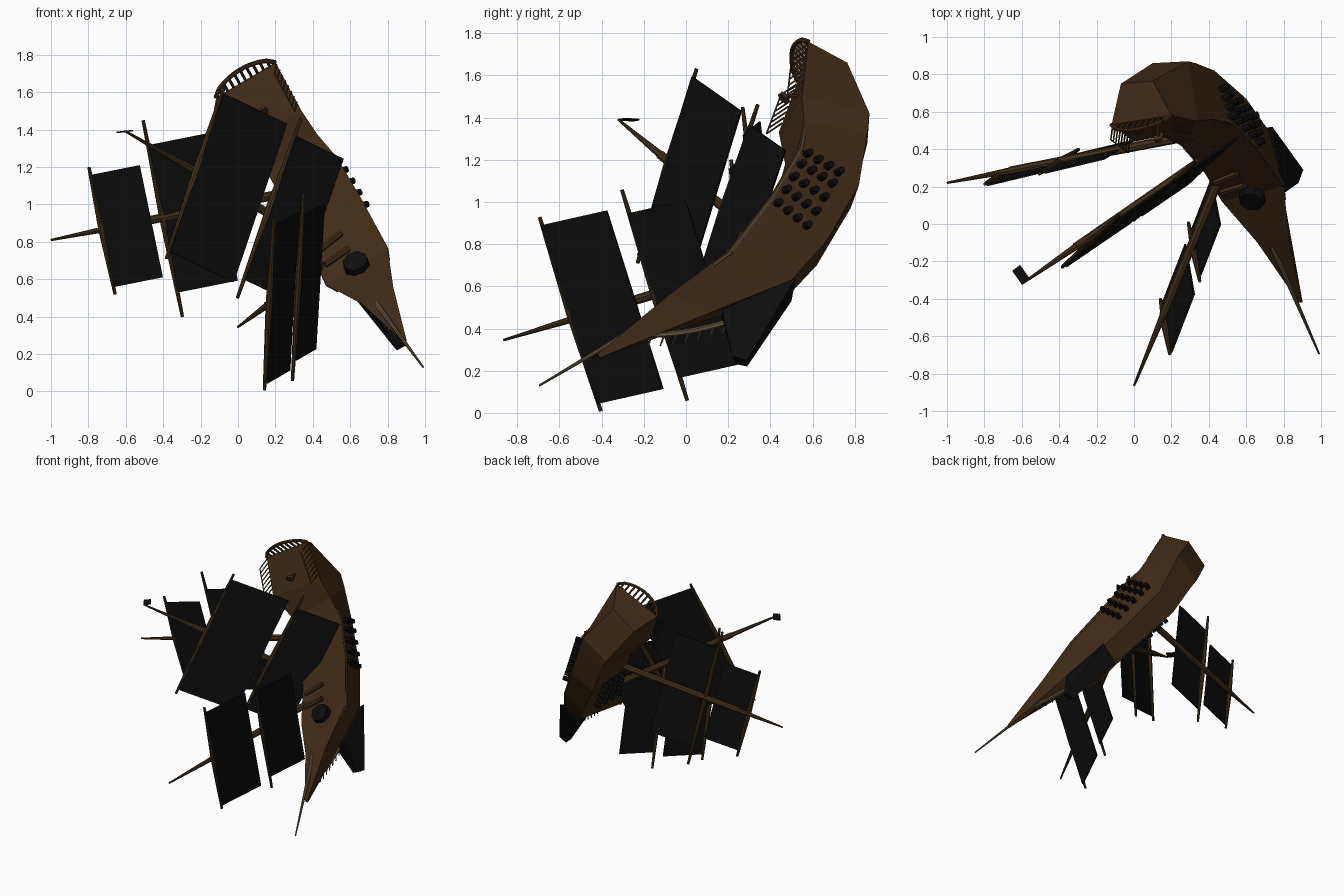
import bpy, bmesh, math
from mathutils import Vector as V, Matrix

if "Cube" in bpy.data.objects:
    bpy.data.objects.remove(bpy.data.objects["Cube"])


def material(name, rgb):
    m = bpy.data.materials.new(name)
    m.diffuse_color = (*rgb, 1)
    m.use_nodes = True
    m.node_tree.nodes["Principled BSDF"].inputs["Base Color"].default_value = m.diffuse_color
    return m


HULL = material("hull_brown", (0.050, 0.024, 0.008))
SPAR = material("spar_brown", (0.052, 0.028, 0.011))
BLACK = material("black", (0.004, 0.004, 0.004))
TAN = material("pale_wood", (0.13, 0.092, 0.048))


def finish(name, bm, mat):
    bmesh.ops.recalc_face_normals(bm, faces=bm.faces)
    me = bpy.data.meshes.new(name)
    bm.to_mesh(me)
    bm.free()
    me.materials.append(mat)
    ob = bpy.data.objects.new(name, me)
    bpy.context.collection.objects.link(ob)
    return ob


def add_bar(bm, p, q, r1, r2, sides=8):
    p, q = V(p), V(q)
    rot = (q - p).to_track_quat('Z', 'Y').to_matrix().to_4x4()
    bmesh.ops.create_cone(bm, cap_ends=True, segments=sides, radius1=r1, radius2=r2,
                          depth=(q - p).length,
                          matrix=Matrix.Translation((p + q) / 2) @ rot)


def bars(name, items, mat, sides=8):
    bm = bmesh.new()
    for it in items:
        add_bar(bm, *it, sides=sides)
    return finish(name, bm, mat)


def loft(name, rings, mat):
    bm = bmesh.new()
    vs = [[bm.verts.new(p) for p in r] for r in rings]
    n = len(rings[0])
    for a, b in zip(vs, vs[1:]):
        for i in range(n):
            j = (i + 1) % n
            bm.faces.new((a[i], a[j], b[j], b[i]))
    bm.faces.new(vs[0])
    bm.faces.new(vs[-1])
    return finish(name, bm, mat)


def slab(name, corner, a, b, n, mat):
    ring = [corner, corner + a, corner + a + b, corner + b]
    return loft(name, [[p - n for p in ring], [p + n for p in ring]], mat)


# Hull: each station is right gunwale, right bilge, left bilge, left gunwale
stations = [
    [(.20, .58, 1.76), (.10, .765, 1.66), (-.07, .75, 1.52), (-.12, .53, 1.57)],
    [(.34, .55, 1.50), (.29, .87, 1.42), (.10, .86, 1.28), (.00, .44, 1.33)],
    [(.42, .56, 1.38), (.33, .86, 1.33), (.15, .84, 1.20), (.15, .47, 1.18)],
    [(.53, .53, 1.25), (.43, .82, 1.08), (.27, .78, .97), (.25, .42, 1.00)],
    [(.66, .40, 1.03), (.60, .67, .82), (.47, .62, .70), (.38, .27, .78)],
    [(.80, .20, .77), (.72, .50, .63), (.60, .47, .54), (.47, .12, .57)],
    [(.83, -.08, .56), (.80, .15, .49), (.74, .13, .45), (.66, -.10, .47)],
    [(.90, -.42, .28), (.90, -.41, .26), (.885, -.41, .26), (.88, -.42, .27)],
]
S = [[V(p) for p in s] for s in stations]
loft("hull", S, HULL)

# Black forefoot under the bow
loft("forefoot", [
    [V((.74, .52, .64)), V((.60, .50, .53)), V((.72, .17, .45)), V((.81, .17, .49))],
    [V((.905, .29, .25)), V((.85, .29, .22)), V((.84, .24, .23)), V((.88, .22, .27))],
], BLACK)

# Masts: base, tip, then yards as (upper end, lower end, sail span, sail depth)
masts = {
    "fore": ((.52, .40, .73), (0, -.865, .345), .30, (
        ((.18, -.69, .93), (.13, -.40, .01), .92, .78),
        ((.34, -.30, 1.06), (.28, .01, .06), .78, .68))),
    "main": ((.55, .47, .73), (-.60, -.32, 1.39), .25, (
        ((-.08, .06, 1.63), (-.39, -.22, .71), .92, .86),
        ((.33, .35, 1.46), (-.01, .03, .50), .80, .64))),
    "mizzen": ((.35, .48, 1.08), (-1, .22, .81), .25, (
        ((-.80, .225, 1.20), (-.66, .31, .52), .88, .80),
        ((-.51, .28, 1.45), (-.30, .41, .40), .75, .98))),
}
for name, (base, tip, top, yards) in masts.items():
    base, tip = V(base), V(tip)
    joint = tip.lerp(base, top)
    bars(name + "_mast", [(base, joint, .026, .022), (joint, tip, .018, .006)], SPAR)
    mids = [(V(y[0]) + V(y[1])) / 2 for y in yards]
    inward = mids[1] - mids[0]
    items = []
    for k, (hi, lo, span, depth) in enumerate(yards):
        hi, lo, mid = V(hi), V(lo), mids[k]
        side = hi - lo
        fwd = side.cross(-inward).normalized()
        shift = fwd * .012
        items += [(mid + shift, hi + shift, .019, .009), (mid + shift, lo + shift, .019, .009)]
        # Square sail hung below its yard
        slab(f"{name}_sail_{k + 1}", mid - side * span / 2 + fwd * .024,
             side * span, inward * depth, fwd * .005, BLACK)
    bars(name + "_yards", items, SPAR)

# Flag at the main masthead
slab("flag", V((-.65, -.25, 1.385)), V((.04, .03, .005)), V((.05, -.07, .005)),
     V((.001, .001, .004)), BLACK)

# Bowsprit and the beak spar beneath it
bars("bowsprit", [((.74, -.12, .47), (.99, -.695, .13), .016, .005)], TAN)


# Guns in a grid on both sides of the hull
def side_point(i, u, v, right):
    g, b = (0, 1) if right else (3, 2)
    a, c = S[i], S[i + 1]
    return a[g].lerp(c[g], u).lerp(a[b].lerp(c[b], u), v)


for right, label in ((True, "right"), (False, "left")):
    guns = []
    for col in range(5):
        for row in range(4):
            t = -.05 + col * .27
            i, u = (3, t) if t < 1 else (4, t - 1)
            u = max(u, 0)
            p = side_point(i, u, .14 + row * .17, right)
            d1 = side_point(i, 1, .5, right) - side_point(i, 0, .5, right)
            d2 = side_point(i, u, 1, right) - side_point(i, u, 0, right)
            n = d1.cross(d2).normalized()
            if n.dot(S[i][0] - S[i][3]) * (1 if right else -1) < 0:
                n = -n
            guns.append((p - n * .01, p + n * .045, .021, .017))
    bars(label + "_guns", guns, BLACK)

# Pale strake along each side
for right, label in ((True, "right"), (False, "left")):
    pts = [side_point(i, u, .05, right) for i, u in ((2, .5), (3, 0), (4, 0), (5, 0), (5, .3))]
    bars(label + "_strake", [(a, b, .008, .008) for a, b in zip(pts, pts[1:])], TAN, 6)

# Curved toothed rail under the bow
path = [V((.85 - .11 * t, -.22 + .47 * t, .37 + .08 * t - .16 * t * (1 - t) * .6))
        for t in [k / 8 for k in range(9)]]
rail = [(a, b, .014, .014) for a, b in zip(path, path[1:])]
rail += [(p, p + V((.01, -.02, -.055)), .006, .004) for p in path[1:]]
bars("bow_rail", rail, TAN, 6)

# Stern balustrade: arched handrail with posts down to the deck edge
C3, C1 = S[0][0], S[0][3]
arch = []
for k in range(11):
    t = k / 10
    arch.append(C1.lerp(C3, t) + V((-.03, -.05, .055)) * math.sin(math.pi * t) ** .6)
posts = [(a, b, .012, .012) for a, b in zip(arch, arch[1:])]
posts += [(arch[k], C1.lerp(C3, k / 10), .008, .008) for k in range(1, 10)]
bars("stern_balustrade", posts, HULL, 6)

# Side pickets of the stern deck with a thin handrail
for g, label in ((0, "right"), (3, "left")):
    lift = V((-.01, -.075, -.05))
    feet = [S[0][g].lerp(S[1][g], .05 + .11 * k) for k in range(8)]
    items = [(f, f + lift, .005, .004) for f in feet]
    items.append((feet[0] + lift, feet[-1] + lift, .004, .004))
    bars(label + "_pickets", items, SPAR, 5)

# Deck fittings: hatch, wheel on the stern deck, cross beams
up = V((-.2, -.74, .65)).normalized()
hatch = V((.635, .15, .67))
bars("hatch", [(hatch - up * .03, hatch + up * .045, .075, .068)], BLACK)
wheel = V((.13, .47, 1.50))
bars("wheel", [(wheel + V((0, .07, 0)), wheel, .010, .010),
               (wheel, wheel + V((.008, -.012, -.01)), .03, .03)], SPAR)
beams = []
for t in (.3, .65):
    c = S[4][3].lerp(S[5][3], t)
    d = S[4][0].lerp(S[5][0], t)
    beams.append((c.lerp(d, .1) + up * .02, c.lerp(d, .5) + up * .02, .018, .018))
bars("deck_beams", beams, HULL, 6)
